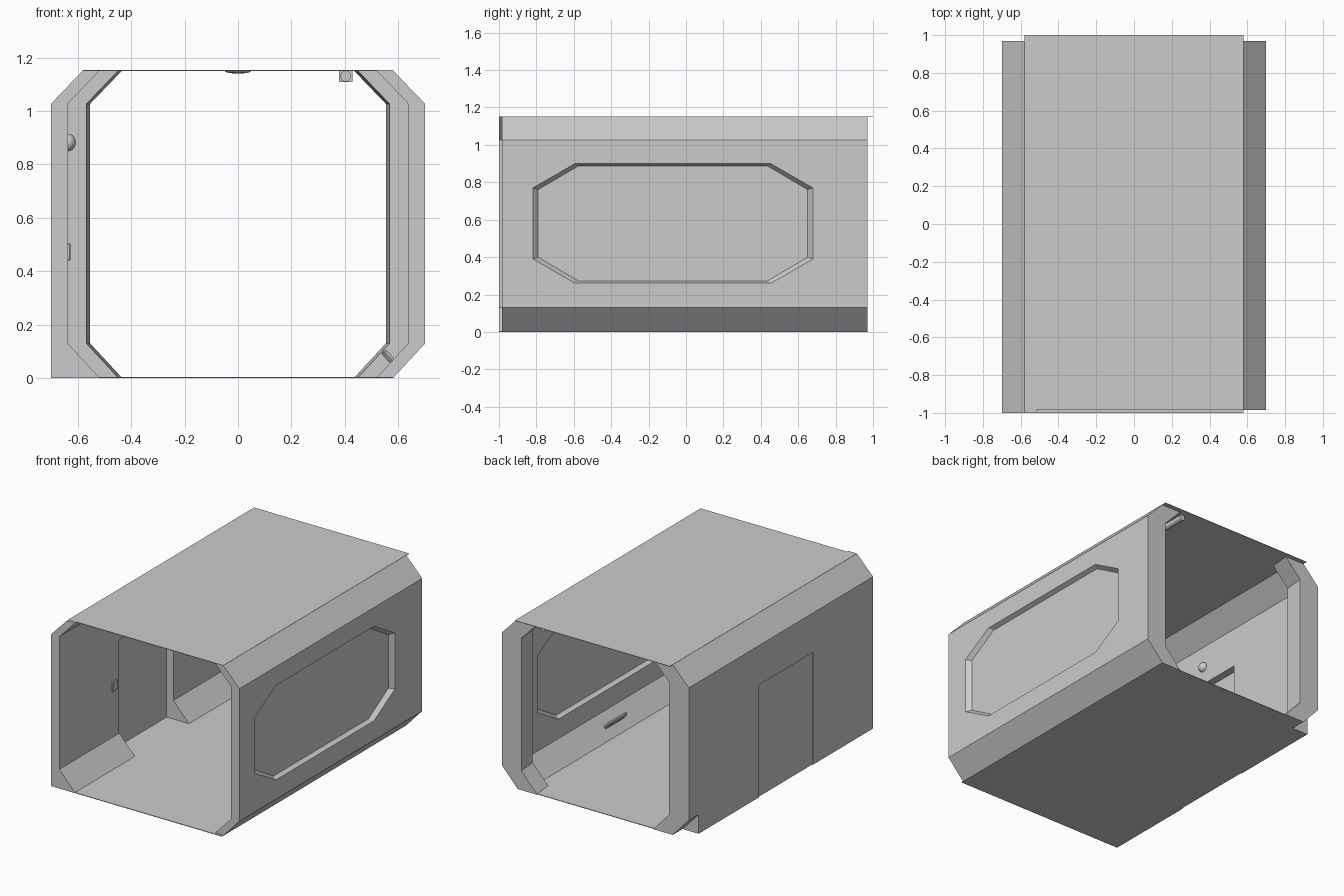
import bpy, bmesh, math
from mathutils import Matrix, Vector

if "Cube" in bpy.data.objects:
    bpy.data.objects.remove(bpy.data.objects["Cube"])

H = 1.152          # overall height
LO, HI = 0.13, 1.027   # chamfer heights

grey = bpy.data.materials.new("light_grey")
grey.use_nodes = True
grey.diffuse_color = (0.6, 0.6, 0.6, 1)
grey.node_tree.nodes["Principled BSDF"].inputs["Base Color"].default_value = (0.6, 0.6, 0.6, 1)


def finish(name, bm):
    bmesh.ops.recalc_face_normals(bm, faces=bm.faces)
    mesh = bpy.data.meshes.new(name)
    bm.to_mesh(mesh)
    bm.free()
    mesh.materials.append(grey)
    ob = bpy.data.objects.new(name, mesh)
    bpy.context.collection.objects.link(ob)
    return ob


def loft(name, start, end):
    """Closed solid between two matching rings of points."""
    bm = bmesh.new()
    a = [bm.verts.new(p) for p in start]
    b = [bm.verts.new(p) for p in end]
    n = len(a)
    bm.faces.new(a)
    bm.faces.new(b[::-1])
    for i in range(n):
        j = (i + 1) % n
        bm.faces.new((a[i], a[j], b[j], b[i]))
    return finish(name, bm)


def extrude_y(name, profile, y0, y1, profile_end=None):
    return loft(name, [(x, y0, z) for x, z in profile],
                [(x, y1, z) for x, z in (profile_end or profile)])


def box(name, lo, hi, bevel=0, matrix=None):
    bm = bmesh.new()
    lo, hi = Vector(lo), Vector(hi)
    bmesh.ops.create_cube(bm, size=1, matrix=Matrix.Translation((lo + hi) / 2)
                          @ Matrix.Diagonal((*(hi - lo), 1)))
    if bevel:
        bmesh.ops.bevel(bm, geom=bm.edges[:], offset=bevel, segments=1, affect='EDGES')
    if matrix:
        bm.transform(matrix)
    return finish(name, bm)


def cut(target, cutter):
    """Carve the cutter out of the target and discard the cutter."""
    cutter.hide_render = True
    mod = target.modifiers.new("recess", 'BOOLEAN')
    mod.operation, mod.solver, mod.object = 'DIFFERENCE', 'EXACT', cutter
    deps = bpy.context.evaluated_depsgraph_get()
    mesh = bpy.data.meshes.new_from_object(target.evaluated_get(deps))
    target.modifiers.clear()
    target.data = mesh
    bpy.data.objects.remove(cutter)


def smooth(ob):
    bpy.ops.object.select_all(action='DESELECT')
    ob.select_set(True)
    bpy.context.view_layer.objects.active = ob
    bpy.ops.object.shade_smooth_by_angle(angle=math.radians(40))


def rib(side, inner, skirt=False):
    """Chamfered wall section; a skirt squares off the outer bottom corner."""
    d = 0.12
    outer = [(0.7, 0)] if skirt else [(0.58, 0), (0.7, LO)]
    pts = outer + [(0.7, HI), (0.58, H), (inner - d, H),
                   (inner, HI), (inner, LO), (inner - d, 0)]
    return [(side * x, z) for x, z in pts]


# Walls
left_wall = extrude_y("left_wall", rib(1, 0.637), -0.985, 0.965)
right_wall = extrude_y("right_wall", rib(-1, 0.637, True), -1, 0.865)
extrude_y("right_wall_rear", rib(-1, 0.637), 0.865, 0.965)

# Octagonal window recessed from both faces of the left wall
def octagon(x, t):
    cy, cz = -0.07, 0.58
    hy, hz = 0.75 - t, 0.32 - t * 0.45
    fy, fz = 0.525 - t * 0.6, 0.19 - t * 0.3
    ring = [(fy, hz), (hy, fz), (hy, -fz), (fy, -hz),
            (-fy, -hz), (-hy, -fz), (-hy, fz), (-fy, hz)]
    return [(x, cy + y, cz + z) for y, z in ring]


cut(left_wall, loft("window_cutter", octagon(0.701, 0), octagon(0.671, 0.03)))
cut(left_wall, loft("window_cutter", octagon(0.636, 0), octagon(0.666, 0.03)))

# Doorway, shallow outside and deep inside
cut(right_wall, box("door_cutter", (-0.72, -0.36, -0.05), (-0.694, 0.22, 0.76)))
cut(right_wall, box("door_cutter", (-0.688, -0.36, 0.004), (-0.4, 0.22, 0.76)))

# Rear frame, lining the inside of both walls
for side, label in ((1, "left"), (-1, "right")):
    extrude_y(label + "_rear_frame", rib(side, 0.567), 0.83, 0.97, rib(side, 0.553))

# Roof and floor plates
box("roof", (-0.58, -0.985, H - 0.003), (0.58, 1, H + 0.001))
box("floor", (-0.58, -1, 0), (0.58, 0.965, 0.004))

# Ceiling pipe with its bracket
bm = bmesh.new()
bmesh.ops.create_cone(bm, cap_ends=True, segments=20, radius1=0.02, radius2=0.02, depth=1.85,
                      matrix=Matrix.Translation((0.403, 0.03, 1.13)) @ Matrix.Rotation(math.pi / 2, 4, 'X'))
smooth(finish("ceiling_pipe", bm))
box("pipe_bracket", (0.378, -0.03, 1.108), (0.428, 0.03, H))

# Round lamps: ceiling dome and the ball over the door
for name, place, scale in (("ceiling_lamp", (0, 0, 1.15), (0.05, 0.05, 0.01)),
                           ("door_lamp", (-0.637, -0.08, 0.882), (0.03, 0.033, 0.033))):
    bm = bmesh.new()
    bmesh.ops.create_uvsphere(bm, u_segments=24, v_segments=12, radius=1,
                              matrix=Matrix.Translation(place) @ Matrix.Diagonal((*scale, 1)))
    bmesh.ops.bisect_plane(bm, geom=bm.verts[:] + bm.edges[:] + bm.faces[:], plane_co=(0, 0, H),
                           plane_no=(0, 0, 1), clear_outer=True)
    smooth(finish(name, bm))

# Door switch
box("door_switch", (-0.645, -0.44, 0.44), (-0.627, -0.385, 0.505), 0.004)

# Box on the lower left slope
slope = Matrix.Translation((0.577, -0.05, 0.065)) @ Matrix.Rotation(math.radians(-43), 4, 'Y')
box("slope_box", (-0.012, -0.1, -0.045), (0.012, 0.1, 0.045), 0.01,
    Matrix.Translation((-0.006, 0, 0.006)) @ slope)
